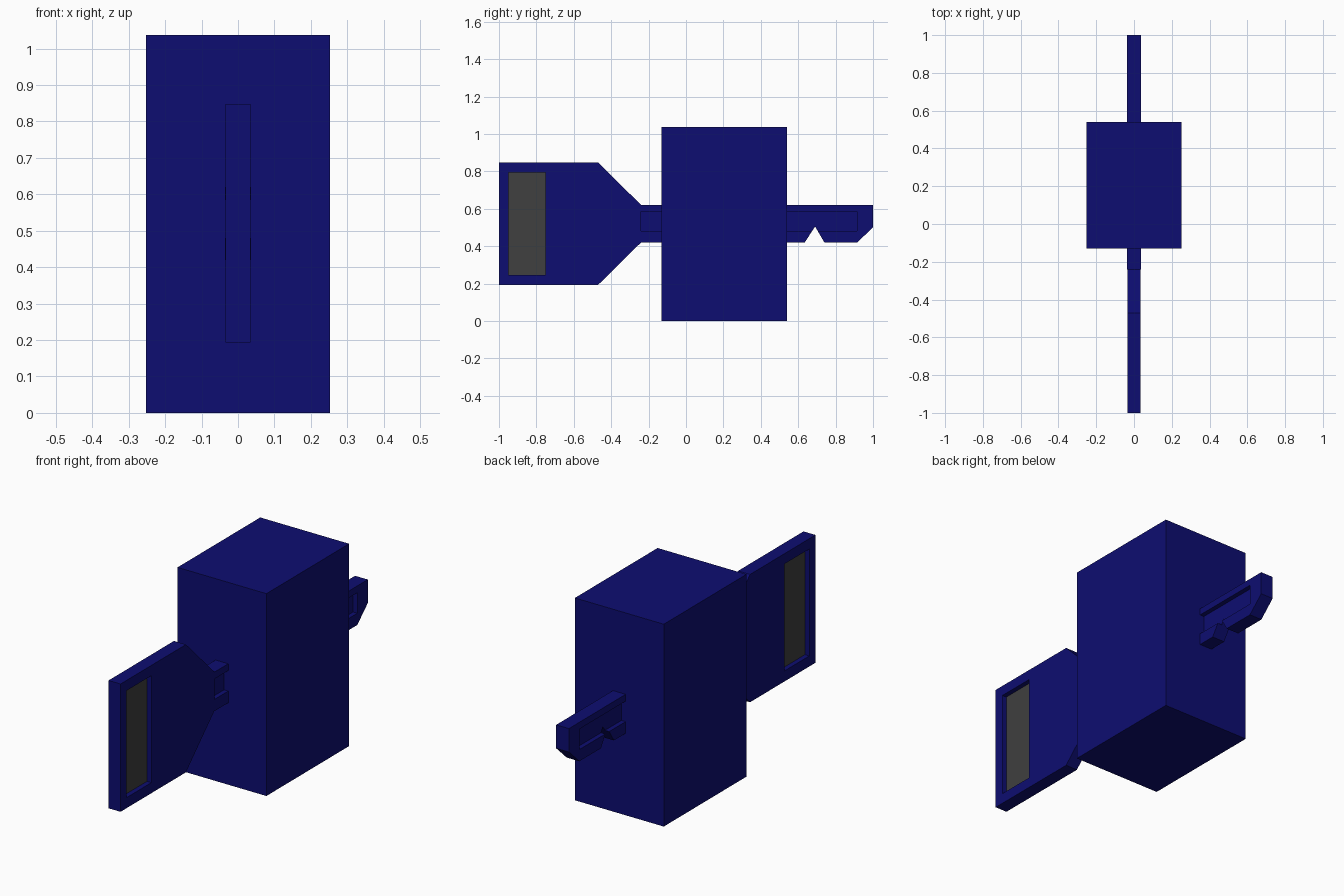
import bpy
import bmesh

if "Cube" in bpy.data.objects:
    bpy.data.objects.remove(bpy.data.objects["Cube"], do_unlink=True)


def material(name, colour):
    m = bpy.data.materials.new(name)
    m.use_nodes = True
    m.diffuse_color = colour
    m.node_tree.nodes["Principled BSDF"].inputs["Base Color"].default_value = colour
    return m


navy = material("navy blue", (0.004, 0.004, 0.165, 1))
grey = material("dark grey", (0.05, 0.05, 0.05, 1))


def plate(name, outline, half, mat):
    """Extrude a side outline of (y, z) points symmetrically across x."""
    bm = bmesh.new()
    face = bm.faces.new([bm.verts.new((-half, y, z)) for y, z in outline])
    grown = bmesh.ops.extrude_face_region(bm, geom=[face])["geom"]
    moved = [v for v in grown if isinstance(v, bmesh.types.BMVert)]
    bmesh.ops.translate(bm, verts=moved, vec=(2 * half, 0, 0))
    bmesh.ops.recalc_face_normals(bm, faces=bm.faces)
    mesh = bpy.data.meshes.new(name)
    bm.to_mesh(mesh)
    bm.free()
    mesh.materials.append(mat)
    obj = bpy.data.objects.new(name, mesh)
    bpy.context.collection.objects.link(obj)
    return obj


def rect(y0, y1, z0, z1):
    return [(y0, z0), (y1, z0), (y1, z1), (y0, z1)]


def cut_window(obj, outline):
    """Cut an opening right through a plate."""
    cutter = plate("cutter", outline, 0.1, navy)
    cutter.hide_render = True
    mod = obj.modifiers.new("window", 'BOOLEAN')
    mod.operation = 'DIFFERENCE'
    mod.solver = 'EXACT'
    mod.object = cutter
    bpy.context.view_layer.objects.active = obj
    bpy.ops.object.modifier_apply(modifier=mod.name)
    bpy.data.objects.remove(cutter, do_unlink=True)


# Large block the key passes through
plate("block", rect(-0.13, 0.54, 0, 1.037), 0.252, navy)

# Key handle with a recessed grey panel on both sides
handle = plate("key_handle", [
    (-1, 0.193), (-0.47, 0.193), (-0.24, 0.42),
    (-0.24, 0.62), (-0.47, 0.848), (-1, 0.848)], 0.034, navy)
panel = rect(-0.95, -0.75, 0.247, 0.795)
cut_window(handle, panel)
plate("handle_panel", panel, 0.009, grey)

# Key shaft with a notch, a chamfered tip and a grooved web
shaft = plate("key_shaft", [
    (-0.24, 0.42), (0.635, 0.42), (0.69, 0.505), (0.74, 0.42), (0.915, 0.42),
    (1, 0.5), (1, 0.62), (-0.24, 0.62)], 0.036, navy)
cut_window(shaft, rect(-0.25, 0.915, 0.48, 0.585))
plate("shaft_web", [
    (-0.24, 0.48), (0.674, 0.48), (0.69, 0.505), (0.705, 0.48),
    (0.915, 0.48), (0.915, 0.585), (-0.24, 0.585)], 0.012, navy)
